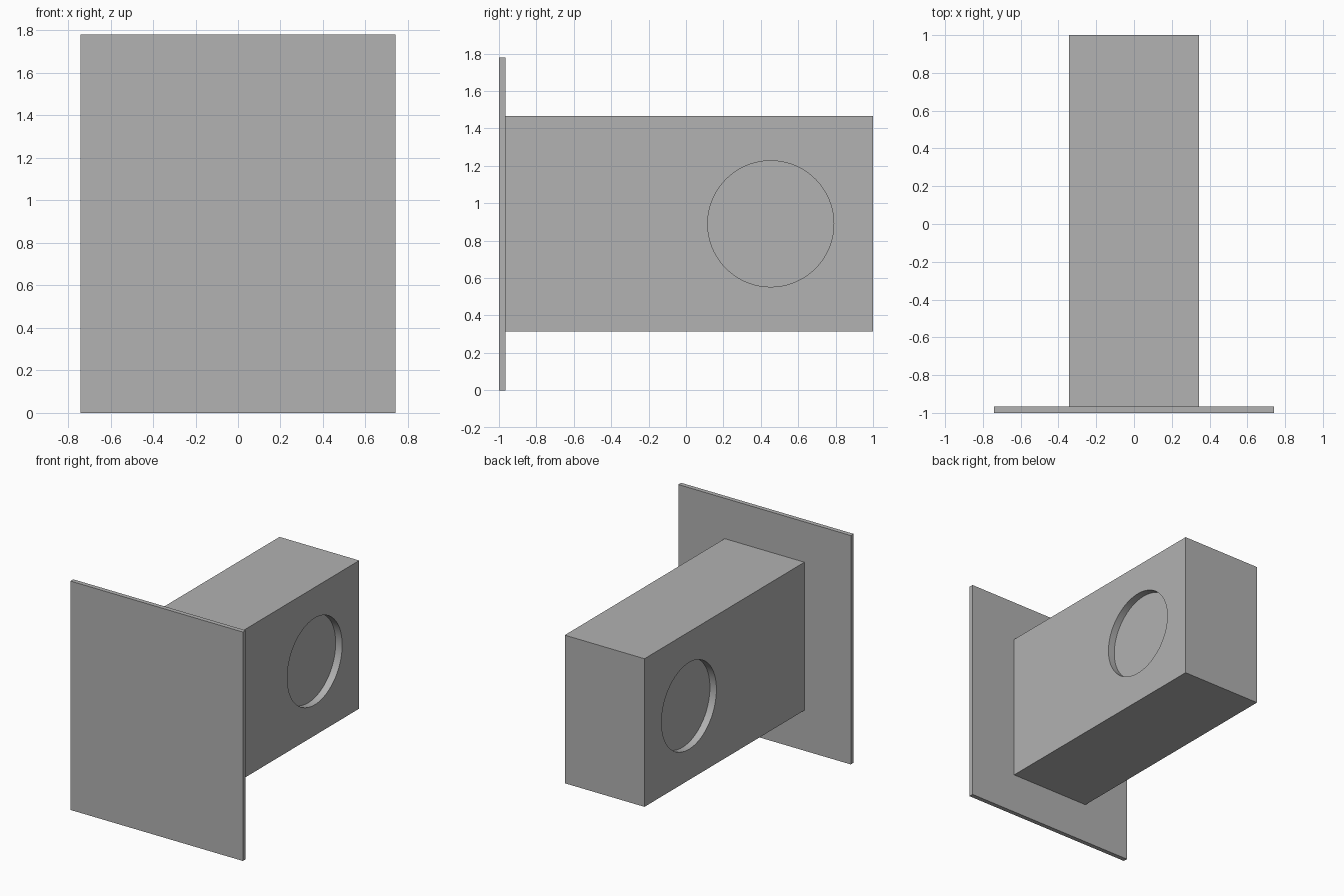
import bpy
import math

cube = bpy.data.objects.get("Cube")
if cube:
    bpy.data.objects.remove(cube, do_unlink=True)

# Single grey finish
grey = bpy.data.materials.new("plain grey")
grey.use_nodes = True
colour = (0.445, 0.445, 0.445, 1)
grey.diffuse_color = colour
grey.node_tree.nodes["Principled BSDF"].inputs["Base Color"].default_value = colour

MID_Z = 0.89
PLATE_BACK = -0.965
HALF_BODY = 0.343
RECESS_DEPTH = 0.056


def box(name, size, y_front):
    """Box centred on x and on the middle height, starting at y_front."""
    bpy.ops.mesh.primitive_cube_add(size=1, location=(0, y_front + size[1] / 2, MID_Z))
    obj = bpy.context.object
    obj.name = name
    obj.scale = size
    bpy.ops.object.transform_apply(location=False, rotation=False, scale=True)
    obj.data.materials.append(grey)
    return obj


# Thin front plate and the block behind it
front_plate = box("front_plate", (1.484, -1 * (-1 - PLATE_BACK), 2 * MID_Z), -1)
body = box("body", (2 * HALF_BODY, 1 - PLATE_BACK, 1.152), PLATE_BACK)

# Shallow round recess in each side of the block
for side, label in ((1, "left"), (-1, "right")):
    bpy.ops.mesh.primitive_cylinder_add(
        vertices=96, radius=0.337, depth=2 * RECESS_DEPTH,
        location=(side * HALF_BODY, 0.453, MID_Z), rotation=(0, math.pi / 2, 0))
    cutter = bpy.context.object
    cutter.name = label + "_recess_cutter"
    cutter.data.materials.append(grey)
    cutter.hide_render = True
    cutter.hide_set(True)
    cut = body.modifiers.new(label + " recess", "BOOLEAN")
    cut.operation = "DIFFERENCE"
    cut.solver = "EXACT"
    cut.object = cutter

# Bake the cuts, then smooth the round walls while keeping edges sharp
bpy.ops.object.select_all(action="DESELECT")
body.select_set(True)
bpy.context.view_layer.objects.active = body
for name in [m.name for m in body.modifiers]:
    bpy.ops.object.modifier_apply(modifier=name)
bpy.ops.object.shade_smooth_by_angle(angle=math.radians(30))

# The cutters are no longer needed
for obj in [o for o in bpy.data.objects if o.name.endswith("_recess_cutter")]:
    bpy.data.objects.remove(obj, do_unlink=True)
